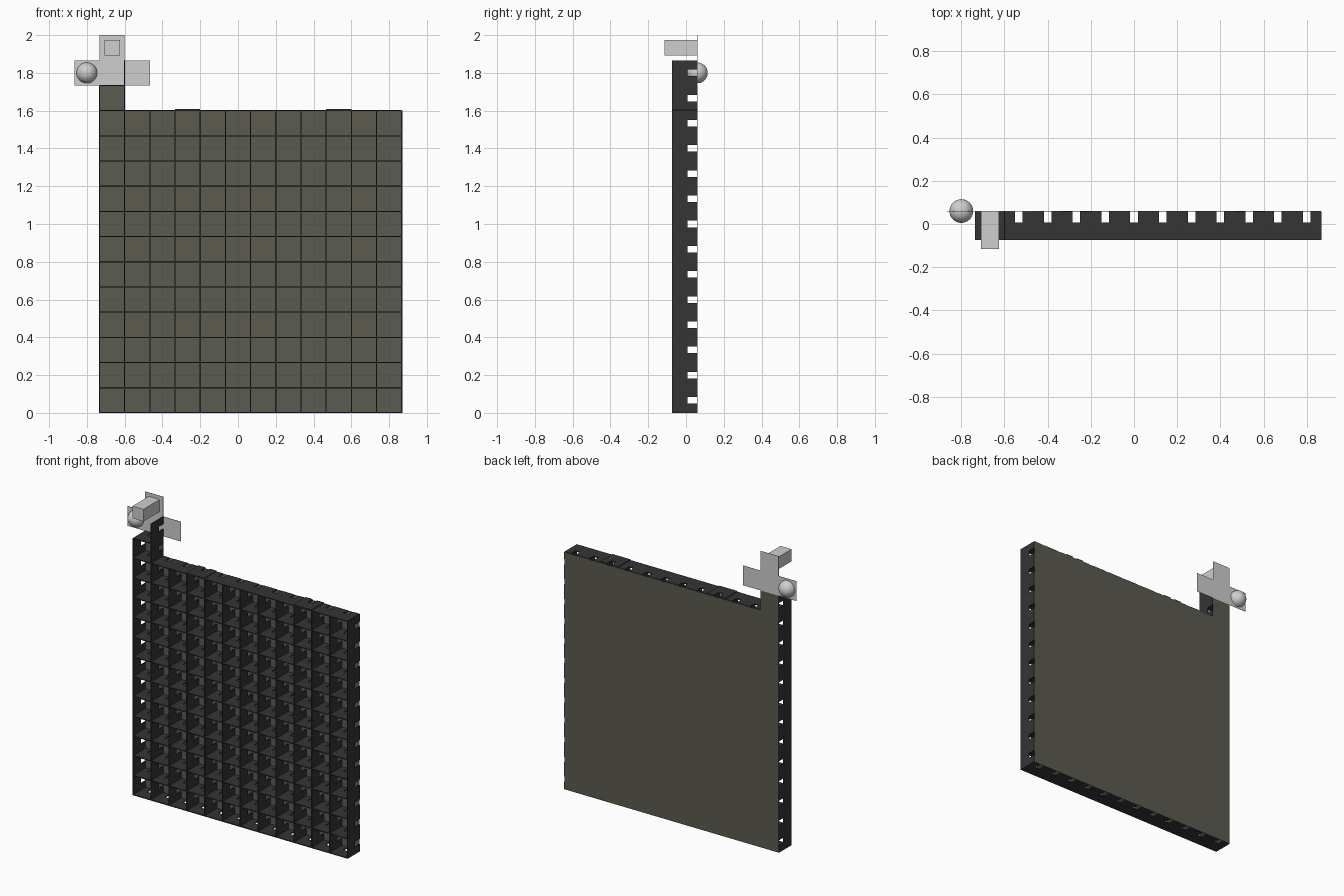
import bpy, bmesh

if "Cube" in bpy.data.objects:
    bpy.data.objects.remove(bpy.data.objects["Cube"])

P = 2 / 15                 # cell pitch
X0 = -5.5 * P              # left edge of the grid
YF, YB = -0.073, 0.06      # front and back of the grid
T = 0.006                  # wall thickness
N = 12


def material(name, rgb):
    m = bpy.data.materials.new(name)
    m.diffuse_color = (*rgb, 1)
    m.use_nodes = True
    m.node_tree.nodes["Principled BSDF"].inputs["Base Color"].default_value = m.diffuse_color
    return m


DARK = material("dark grey wall", (0.035, 0.035, 0.035))
OLIVE = material("olive grey panel", (0.105, 0.105, 0.08))
LIGHT = material("light grey", (0.62, 0.62, 0.62))


def finish(bm, name, mat):
    bmesh.ops.recalc_face_normals(bm, faces=bm.faces)
    mesh = bpy.data.meshes.new(name)
    bm.to_mesh(mesh)
    bm.free()
    mesh.materials.append(mat)
    obj = bpy.data.objects.new(name, mesh)
    bpy.context.collection.objects.link(obj)
    return obj


def box(name, lo, hi, mat):
    bm = bmesh.new()
    bmesh.ops.create_cube(bm, size=1)
    for v in bm.verts:
        v.co = [lo[i] + (v.co[i] + 0.5) * (hi[i] - lo[i]) for i in range(3)]
    return finish(bm, name, mat)


def slotted_wall(name, n, start, offset, upright):
    """Wall n cells long with one slot per cell along its back edge."""
    back, half, slot_y = YB - 0.002, 0.0175, 0.008
    pts = [(0, YF), (n * P, YF), (n * P, back)]
    for i in reversed(range(n)):
        c = (i + 0.5) * P
        pts += [(c + half, back), (c + half, slot_y), (c - half, slot_y), (c - half, back)]
    pts.append((0, back))

    def place(u, y, t):
        return (offset + t, y, start + u) if upright else (start + u, y, offset + t)

    bm = bmesh.new()
    a = [bm.verts.new(place(u, y, -T / 2)) for u, y in pts]
    b = [bm.verts.new(place(u, y, T / 2)) for u, y in pts]
    bm.faces.new(a)
    bm.faces.new(b)
    for i in range(len(pts)):
        j = (i + 1) % len(pts)
        bm.faces.new((a[i], a[j], b[j], b[i]))
    return finish(bm, name, DARK)


# Upright and level walls of the grid; the first two uprights run on above it
for i in range(N + 1):
    extra = {0: 1, 1: 2}.get(i, 0)
    slotted_wall(f"upright_wall_{i}", N + extra, 0, X0 + i * P, True)
    slotted_wall(f"level_wall_{i}", N, X0, max(i * P, T / 2), False)

# Lid of the extra cell and two slightly raised lids on the top edge
slotted_wall("extra_cell_lid", 1, X0, 13 * P, False)
for c in (3, 9):
    slotted_wall(f"raised_lid_{c}", 1, X0 + c * P, N * P + 0.005, False)


def panel(name, c0, c1, r0, r1, mat):
    return box(name, (X0 + c0 * P, YB - 0.002, r0 * P), (X0 + c1 * P, YB, r1 * P), mat)


# Back panels
panel("back_panel", 0, 12, 0, 12, OLIVE)
panel("extra_cell_back", 0, 1, 12, 13, OLIVE)

# Light cross-shaped marker plates
panel("marker_crossbar", -1, 2, 13, 14, LIGHT)
panel("marker_top", 0, 1, 14, 15, LIGHT)

# Square peg pointing forward from the top plate
cx, cz = X0 + P / 2, 14.5 * P
box("peg", (cx - 0.041, -0.115, cz - 0.041), (cx + 0.041, YB, cz + 0.041), LIGHT)

# Ball on the left plate
bm = bmesh.new()
bmesh.ops.create_uvsphere(bm, u_segments=32, v_segments=16, radius=0.055)
bmesh.ops.translate(bm, verts=bm.verts, vec=(X0 - P / 2, YB, 13.5 * P))
for f in bm.faces:
    f.smooth = True
finish(bm, "ball", LIGHT)
